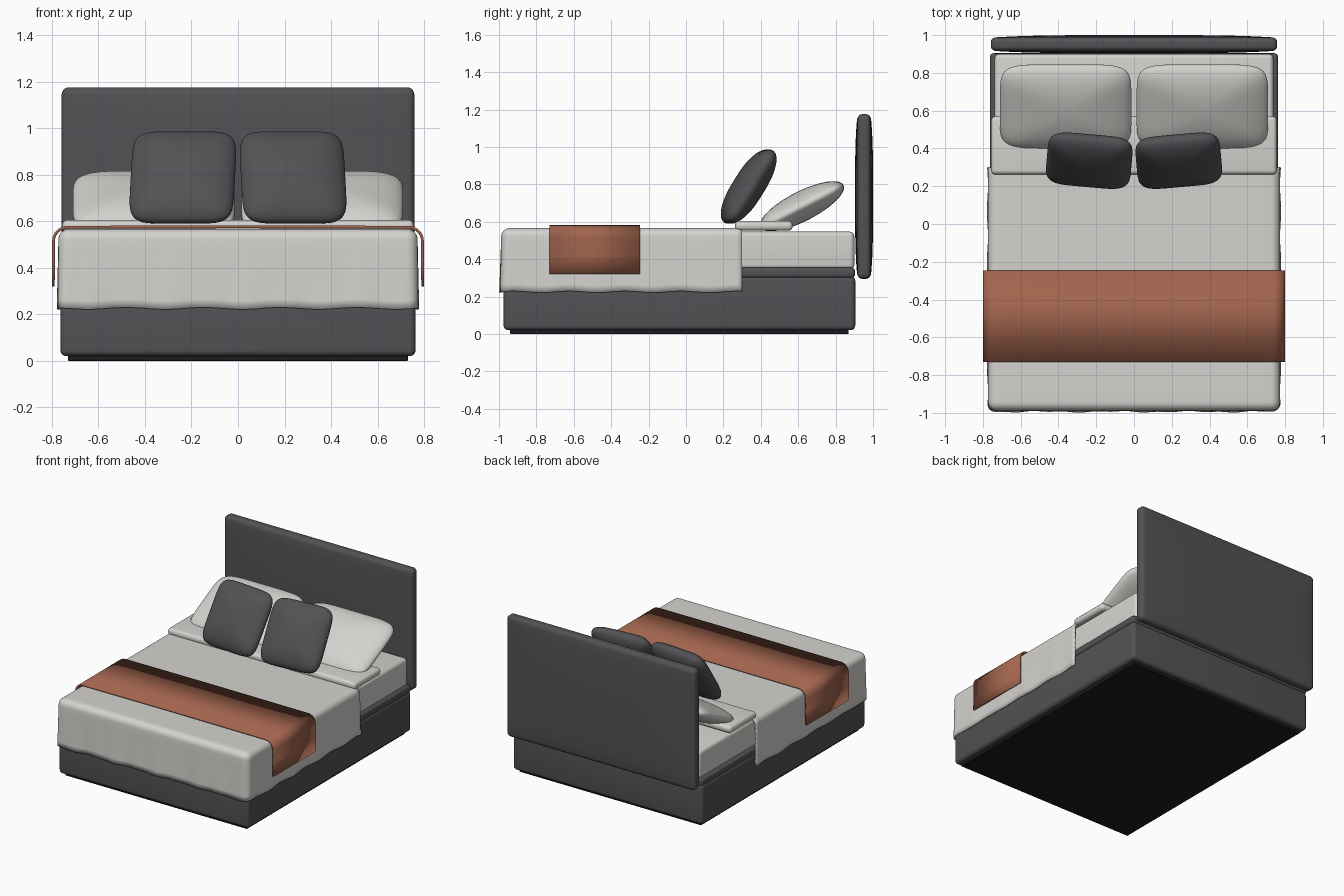
import bpy, bmesh, math
from mathutils import Matrix, Vector

if "Cube" in bpy.data.objects:
    bpy.data.objects.remove(bpy.data.objects["Cube"])


def material(name, rgb):
    m = bpy.data.materials.new(name)
    m.diffuse_color = (*rgb, 1)
    m.use_nodes = True
    m.node_tree.nodes["Principled BSDF"].inputs["Base Color"].default_value = m.diffuse_color
    return m


CHARCOAL = material("charcoal fabric", (0.085, 0.085, 0.092))
BLACK = material("black plinth", (0.012, 0.012, 0.014))
LINEN = material("pale linen", (0.66, 0.65, 0.62))
RUST = material("rust throw", (0.36, 0.128, 0.075))


def finish(bm, name, mat):
    me = bpy.data.meshes.new(name)
    bm.to_mesh(me)
    bm.free()
    me.materials.append(mat)
    ob = bpy.data.objects.new(name, me)
    bpy.context.collection.objects.link(ob)
    bpy.ops.object.select_all(action='DESELECT')
    ob.select_set(True)
    bpy.context.view_layer.objects.active = ob
    bpy.ops.object.shade_smooth_by_angle(angle=math.radians(40))
    return ob


def box_mesh(lo, hi):
    bm = bmesh.new()
    bmesh.ops.create_cube(bm, size=1)
    for v in bm.verts:
        v.co = Vector([lo[i] + (v.co[i] + 0.5) * (hi[i] - lo[i]) for i in range(3)])
    return bm


def round_edges(bm, edges, r, seg=5):
    bmesh.ops.bevel(bm, geom=edges, offset=r, segments=seg, profile=0.5,
                    affect='EDGES', clamp_overlap=True)


def slice_mesh(bm, axis, a, b, n):
    """Add n evenly spaced loops between a and b."""
    d = Vector((0, 0, 0))
    d[axis] = 1
    for i in range(1, n + 1):
        geom = bm.verts[:] + bm.edges[:] + bm.faces[:]
        bmesh.ops.bisect_plane(bm, geom=geom, plane_co=d * (a + (b - a) * i / (n + 1)), plane_no=d)


def rounded_box(name, lo, hi, r, mat):
    bm = box_mesh(lo, hi)
    round_edges(bm, bm.edges[:], r)
    return finish(bm, name, mat)


def cushion(name, half, loc, tilt, yaw, mat, n=5.0):
    """Superellipsoid: squarish outline, lens-shaped section."""
    bm = bmesh.new()
    bmesh.ops.create_cube(bm, size=2)
    bmesh.ops.subdivide_edges(bm, edges=bm.edges[:], cuts=19, use_grid_fill=True)
    for v in bm.verts:
        x, y, z = v.co
        k = ((abs(x) ** n + abs(y) ** n) ** (2 / n) + z * z) ** 0.5
        v.co = Vector((x * half[0], y * half[1], z * half[2])) / k
    bm.transform(Matrix.Translation(loc) @ Matrix.Rotation(yaw, 4, 'Z') @ Matrix.Rotation(tilt, 4, 'X'))
    return finish(bm, name, mat)


# Base and mattress
rounded_box("plinth", (-0.73, -0.94, 0), (0.73, 0.87, 0.03), 0.003, BLACK)
rounded_box("base", (-0.763, -0.975, 0.02), (0.763, 0.905, 0.31), 0.025, CHARCOAL)
rounded_box("base_top", (-0.763, -0.97, 0.3), (0.763, 0.903, 0.355), 0.018, CHARCOAL)
rounded_box("mattress", (-0.738, -0.95, 0.345), (0.738, 0.9, 0.547), 0.025, LINEN)

# Padded headboard, bulging slightly toward the middle
bm = box_mesh((-0.758, -0.048, 0.295), (0.758, 0.048, 1.175))
round_edges(bm, bm.edges[:], 0.03)
slice_mesh(bm, 0, -0.73, 0.73, 15)
slice_mesh(bm, 2, 0.32, 1.15, 11)
for v in bm.verts:
    u, w = v.co.x / 0.758, (v.co.z - 0.735) / 0.44
    v.co.y = 0.952 + v.co.y * (0.72 + 0.28 * (1 - u ** 4) * (1 - w ** 4))
finish(bm, "headboard", CHARCOAL)

# Duvet: open shell draped over the front and sides, rippled at the hem
bm = box_mesh((-0.772, -0.988, 0.225), (0.772, 0.3, 0.566))
bmesh.ops.delete(bm, geom=[f for f in bm.faces if f.normal.z < -0.5 or f.normal.y > 0.5],
                 context='FACES_ONLY')
round_edges(bm, [e for e in bm.edges if len(e.link_faces) == 2], 0.045, 6)
slice_mesh(bm, 0, -0.727, 0.727, 47)
slice_mesh(bm, 1, -0.943, 0.3, 39)
slice_mesh(bm, 2, 0.225, 0.52, 7)
for v in bm.verts:
    x, y, z = v.co
    h = max(0, min(1, (0.52 - z) / 0.295))
    if y < -0.94:
        v.co.y -= h * (0.006 + 0.005 * math.sin(x * 27) * math.cos(x * 11))
    if abs(x) > 0.727:
        v.co.x += math.copysign(h * (0.004 + 0.003 * math.sin(y * 23)), x)
    v.co.z += 0.004 * h * math.sin(x * 19 + y * 21)
duvet = finish(bm, "duvet", LINEN)
mod = duvet.modifiers.new("thickness", 'SOLIDIFY')
mod.thickness = 0.01
mod.offset = -1
rounded_box("duvet_fold", (-0.756, 0.262, 0.552), (0.756, 0.57, 0.605), 0.023, LINEN)

# Throw: thin strip following a rounded profile across the bed
side = [(0.794, 0.32), (0.793, 0.42)]
side += [(0.733 + 0.06 * math.cos(t), 0.514 + 0.06 * math.sin(t))
         for t in [math.pi / 2 * i / 8 for i in range(9)]]
profile = side + [(0.35, 0.575), (0, 0.576), (-0.35, 0.575)] + [(-x, z) for x, z in reversed(side)]
bm = bmesh.new()
rows = [[bm.verts.new((x, y, z)) for x, z in profile] for y in (-0.73, -0.245)]
for i in range(len(profile) - 1):
    bm.faces.new((rows[0][i], rows[1][i], rows[1][i + 1], rows[0][i + 1]))
bmesh.ops.recalc_face_normals(bm, faces=bm.faces[:])
throw = finish(bm, "throw", RUST)
mod = throw.modifiers.new("thickness", 'SOLIDIFY')
mod.thickness = 0.012
mod.offset = 0

# Pillows, mirrored left and right
for s, label in ((-1, "left"), (1, "right")):
    cushion("sleeping_pillow_" + label, (0.348, 0.249, 0.08), (0.362 * s, 0.62, 0.683),
            math.radians(27), 0, LINEN, 6)
    cushion("accent_cushion_" + label, (0.225, 0.228, 0.083), (0.237 * s, 0.335, 0.788),
            math.radians(58), math.radians(5) * s, CHARCOAL, 6)
